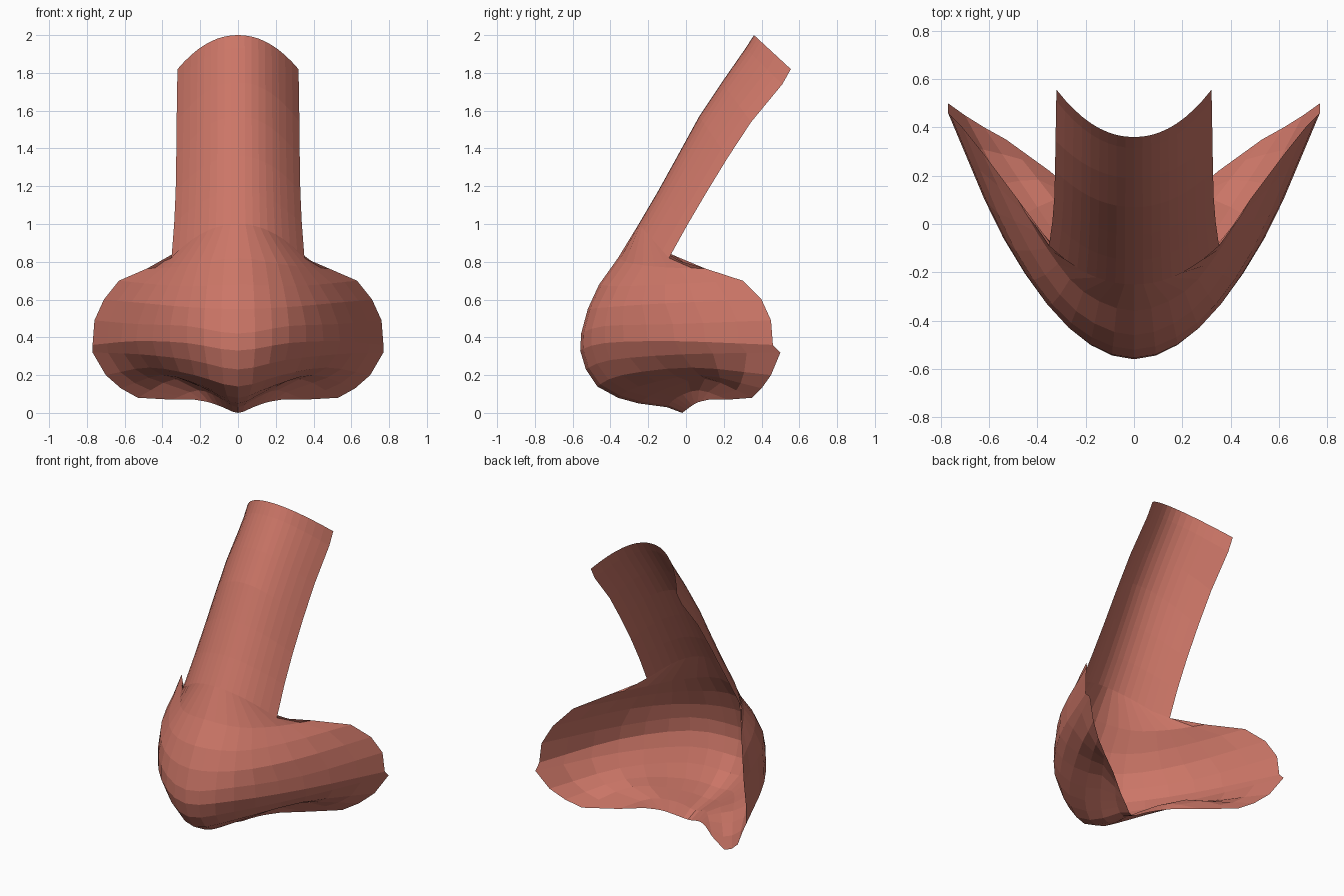
import bpy, bmesh
from mathutils import Vector

if "Cube" in bpy.data.objects:
    bpy.data.objects.remove(bpy.data.objects["Cube"])

COLS = 9  # faces across one half


def smooth_row(c, p1, p2, e):
    """Curve from the centre line through two points to the open edge."""
    pts = [Vector((-p1[0], p1[1], p1[2])), Vector((0, *c)), Vector(p1), Vector(p2), Vector(e)]
    pts.append(pts[4] * 2 - pts[3])
    out = []
    for i in range(COLS + 1):
        s = i * 3 / COLS
        k = min(int(s), 2)
        t = s - k
        a, b, d, f = pts[k:k + 4]
        out.append(0.5 * (2 * b + (d - a) * t + (2 * a - 5 * b + 4 * d - f) * t * t
                          + (3 * b - a - 3 * d + f) * t ** 3))
    out[0].x = 0
    return out


def bridge_row(c, e):
    """Arched section of the bridge."""
    out = []
    for i in range(COLS + 1):
        u = i / COLS
        w = u ** 2.1
        out.append(Vector((e[0] * u, c[0] + (e[1] - c[0]) * w, c[1] + (e[2] - c[1]) * w)))
    return out


# bridge: centre (y, z), edge (x, y, z)
bridge = [
    ((.36, 2.0), (.32, .555, 1.82)),
    ((.315, 1.93), (.322, .51, 1.74)),
    ((.19, 1.75), (.325, .345, 1.54)),
    ((.07, 1.57), (.327, .22, 1.35)),
    ((-.045, 1.36), (.33, .11, 1.17)),
    ((-.15, 1.17), (.338, .01, 1.0)),
    ((-.25, 1.0), (.352, -.09, .82)),
]
# tip, wings and underside: centre, two inner points, edge
lower = [
    ((-.36, .82), (.21, -.28, .79), (.36, -.10, .77), (.48, .10, .765)),
    ((-.46, .68), (.24, -.36, .67), (.43, -.11, .68), (.63, .30, .70)),
    ((-.52, .55), (.26, -.41, .56), (.49, -.11, .58), (.71, .40, .60)),
    ((-.555, .42), (.27, -.43, .46), (.53, -.07, .47), (.76, .45, .49)),
    ((-.56, .33), (.27, -.43, .37), (.54, -.06, .38), (.77, .46, .36)),
    ((-.53, .23), (.25, -.40, .28), (.52, -.02, .31), (.77, .50, .32)),
    ((-.47, .14), (.23, -.34, .20), (.47, .03, .24), (.70, .45, .20)),
    ((-.36, .08), (.18, -.25, .14), (.40, .07, .20), (.62, .40, .13)),
    ((-.25, .05), (.14, -.15, .11), (.33, .10, .18), (.53, .35, .08)),
    ((-.10, .03), (.10, -.05, .08), (.21, .07, .12), (.35, .22, .07)),
    ((-.02, .0), (.08, .02, .03), (.15, .06, .055), (.23, .12, .07)),
]
rows = [bridge_row(*r) for r in bridge] + [smooth_row(*r) for r in lower]

# full-width open shell, mirrored across x
bm = bmesh.new()
grid = []
for r in rows:
    full = [Vector((-p.x, p.y, p.z)) for p in reversed(r[1:])] + r
    grid.append([bm.verts.new(p) for p in full])
for a, b in zip(grid, grid[1:]):
    for i in range(len(a) - 1):
        bm.faces.new((a[i], b[i], b[i + 1], a[i + 1]))

mesh = bpy.data.meshes.new("nose")
bm.to_mesh(mesh)
bm.free()
nose = bpy.data.objects.new("nose", mesh)
bpy.context.collection.objects.link(nose)

skin = bpy.data.materials.new("salmon skin")
skin.diffuse_color = (0.60, 0.18, 0.135, 1)
skin.use_nodes = True
skin.node_tree.nodes["Principled BSDF"].inputs["Base Color"].default_value = skin.diffuse_color
mesh.materials.append(skin)
